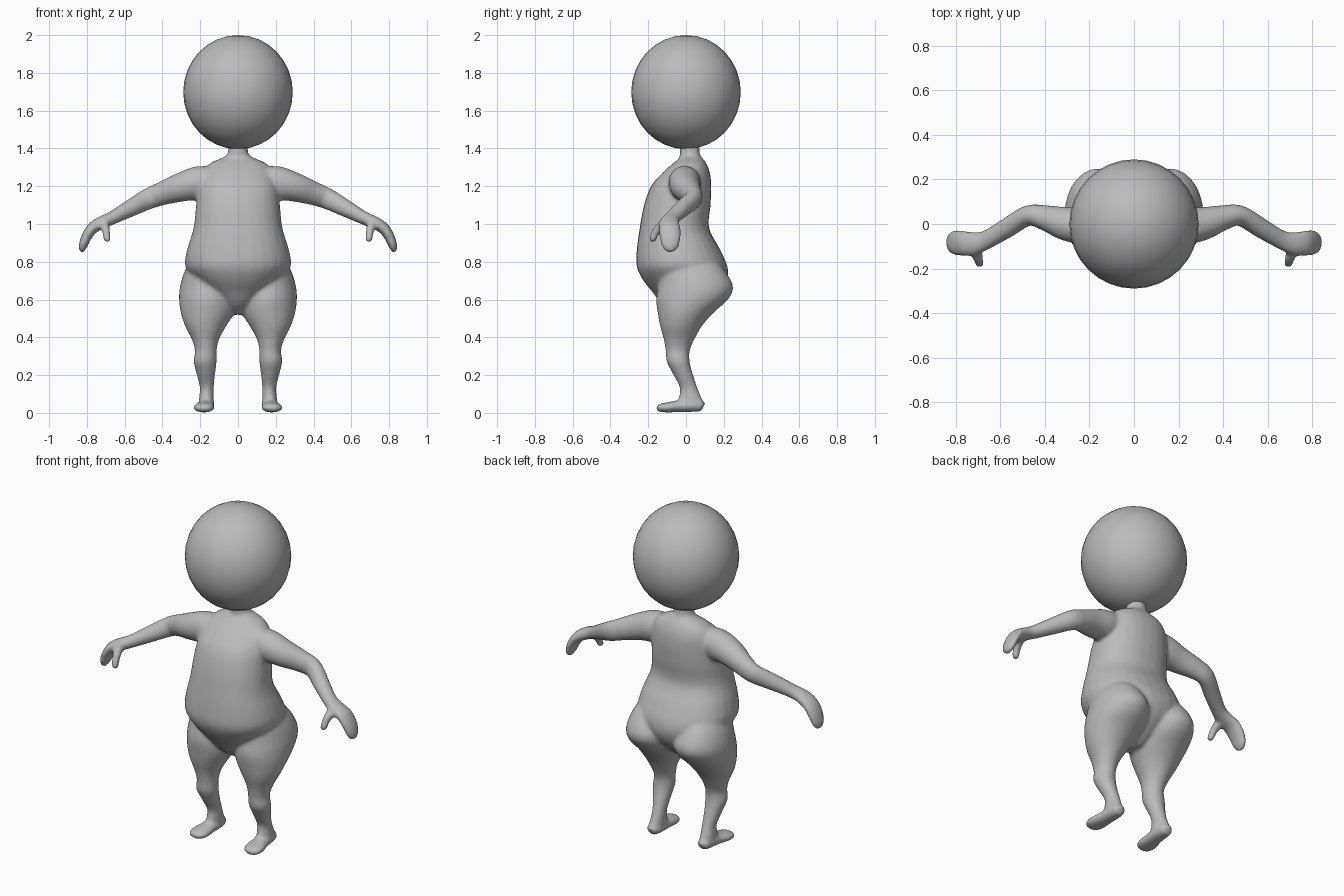
import bpy, bmesh, math
from mathutils import Vector

skin = bpy.data.materials.new("plain grey")
skin.diffuse_color = (0.5, 0.5, 0.5, 1)
SIDES = 28


def spline(keys, sub=5):
    """Smoothly interpolate rows of numbers (Catmull-Rom)."""
    out = []
    for i in range(len(keys) - 1):
        rows = [keys[max(i - 1, 0)], keys[i], keys[i + 1], keys[min(i + 2, len(keys) - 1)]]
        for s in range(sub):
            t = s / sub
            out.append([0.5 * (2 * b + (c - a) * t + (2 * a - 5 * b + 4 * c - d) * t * t
                               + (3 * b - a - 3 * c + d) * t ** 3) for a, b, c, d in zip(*rows)])
    return out + [list(keys[-1])]


def loft(bm, rings, power=1.0):
    """Closed skin over rings given as (centre, half-axis u, half-axis v)."""
    loops = []
    for c, u, v in rings:
        loop = []
        for k in range(SIDES):
            a = 2 * math.pi * k / SIDES
            ca, sa = math.cos(a), math.sin(a)
            loop.append(bm.verts.new(c + u * math.copysign(abs(ca) ** power, ca)
                                     + v * math.copysign(abs(sa) ** power, sa)))
        loops.append(loop)
    for p, q in zip(loops, loops[1:]):
        for k in range(SIDES):
            j = (k + 1) % SIDES
            bm.faces.new((p[k], p[j], q[j], q[k]))
    bm.faces.new(loops[0][::-1])
    bm.faces.new(loops[-1])


def upright(bm, keys, side=1, power=1.0):
    """Horizontal rings from rows: z, x min, x max, y front, y back."""
    loft(bm, [(Vector((side * (a + b) / 2, (f + k) / 2, z)), Vector(((b - a) / 2, 0, 0)),
               Vector((0, (k - f) / 2, 0))) for z, a, b, f, k in spline(keys)], power)


def limb(bm, keys, side, ref):
    """Rings across a path from rows: x, y, z, radius along ref, radius across."""
    rows = spline(keys)
    pts = [Vector((side * r[0], r[1], r[2])) for r in rows]
    rings = []
    for i, r in enumerate(rows):
        t = (pts[min(i + 1, len(pts) - 1)] - pts[max(i - 1, 0)]).normalized()
        u = (ref - t * ref.dot(t)).normalized()
        rings.append((pts[i], u * r[3], t.cross(u) * r[4]))
    loft(bm, rings)


bm = bmesh.new()

# Torso, from crotch to neck
torso = [(0.52, 0.03, -0.06, 0.05), (0.57, 0.08, -0.125, 0.12), (0.64, 0.165, -0.178, 0.19),
         (0.71, 0.235, -0.232, 0.222), (0.78, 0.28, -0.262, 0.218), (0.87, 0.268, -0.26, 0.178),
         (0.98, 0.235, -0.245, 0.122), (1.1, 0.222, -0.222, 0.13), (1.2, 0.21, -0.185, 0.134),
         (1.27, 0.19, -0.125, 0.127), (1.32, 0.15, -0.07, 0.108), (1.35, 0.085, -0.035, 0.086),
         (1.372, 0.055, -0.033, 0.073), (1.43, 0.052, -0.034, 0.07)]
upright(bm, [(z, -w, w, f, b) for z, w, f, b in torso], power=0.9)

# Legs, including the buttocks
leg = [(0.84, 0.1, 0.22, -0.06, 0.12), (0.76, 0.05, 0.278, -0.125, 0.2),
       (0.67, 0.012, 0.307, -0.145, 0.25), (0.6, 0.005, 0.312, -0.158, 0.222),
       (0.53, 0.02, 0.303, -0.15, 0.145), (0.46, 0.062, 0.28, -0.137, 0.085),
       (0.39, 0.1, 0.245, -0.118, 0.045), (0.33, 0.113, 0.228, -0.108, 0.02),
       (0.27, 0.113, 0.235, -0.102, 0.02), (0.2, 0.122, 0.218, -0.066, 0.038),
       (0.13, 0.128, 0.202, -0.032, 0.062), (0.07, 0.128, 0.207, -0.04, 0.085),
       (0.03, 0.132, 0.2, -0.03, 0.082)]
# Feet: x, y, z, half width, half height
foot = [(0.168, 0.095, 0.035, 0.012, 0.012), (0.168, 0.085, 0.038, 0.033, 0.028),
        (0.168, 0.04, 0.04, 0.043, 0.035), (0.172, -0.03, 0.036, 0.047, 0.032),
        (0.18, -0.1, 0.029, 0.057, 0.027), (0.182, -0.14, 0.026, 0.046, 0.021),
        (0.182, -0.158, 0.024, 0.02, 0.01)]
# Arms and mitten hands: x, y, z, depth radius, height radius
arm = [(0.1, -0.01, 1.24, 0.07, 0.06), (0.2, -0.008, 1.22, 0.085, 0.088),
       (0.3, 0.0, 1.195, 0.077, 0.077), (0.4, 0.028, 1.162, 0.057, 0.063),
       (0.475, 0.038, 1.133, 0.046, 0.056), (0.57, -0.018, 1.083, 0.045, 0.046),
       (0.66, -0.07, 1.035, 0.043, 0.036), (0.72, -0.088, 1.008, 0.053, 0.034),
       (0.77, -0.086, 0.978, 0.057, 0.031), (0.803, -0.084, 0.93, 0.056, 0.027),
       (0.822, -0.083, 0.88, 0.045, 0.022), (0.828, -0.083, 0.85, 0.018, 0.01)]
thumb = [(0.715, -0.09, 1.01, 0.025, 0.025), (0.704, -0.135, 0.985, 0.024, 0.026),
         (0.697, -0.165, 0.95, 0.021, 0.021), (0.692, -0.177, 0.915, 0.019, 0.019),
         (0.691, -0.179, 0.902, 0.008, 0.008)]
for side in (-1, 1):
    upright(bm, leg, side)
    limb(bm, foot, side, Vector((1, 0, 0)))
    limb(bm, arm, side, Vector((0, 1, 0)))
    limb(bm, thumb, side, Vector((1, 0, 0)))

bmesh.ops.recalc_face_normals(bm, faces=bm.faces)
mesh = bpy.data.meshes.new("body")
bm.to_mesh(mesh)
bm.free()
body = bpy.data.objects.new("body", mesh)
bpy.context.collection.objects.link(body)
mesh.materials.append(skin)

# Fuse the parts into one soft skin
fuse = body.modifiers.new("fuse", 'REMESH')
fuse.mode = 'VOXEL'
fuse.voxel_size = 0.01
fuse.use_smooth_shade = True
soften = body.modifiers.new("soften", 'SMOOTH')
soften.factor = 0.5
soften.iterations = 8

# Head
bpy.ops.mesh.primitive_uv_sphere_add(segments=32, ring_count=16, radius=1, location=(0, 0, 1.698))
head = bpy.context.object
head.name = "head"
head.scale = (0.29, 0.29, 0.302)
head.data.materials.append(skin)
bpy.ops.object.shade_smooth()
